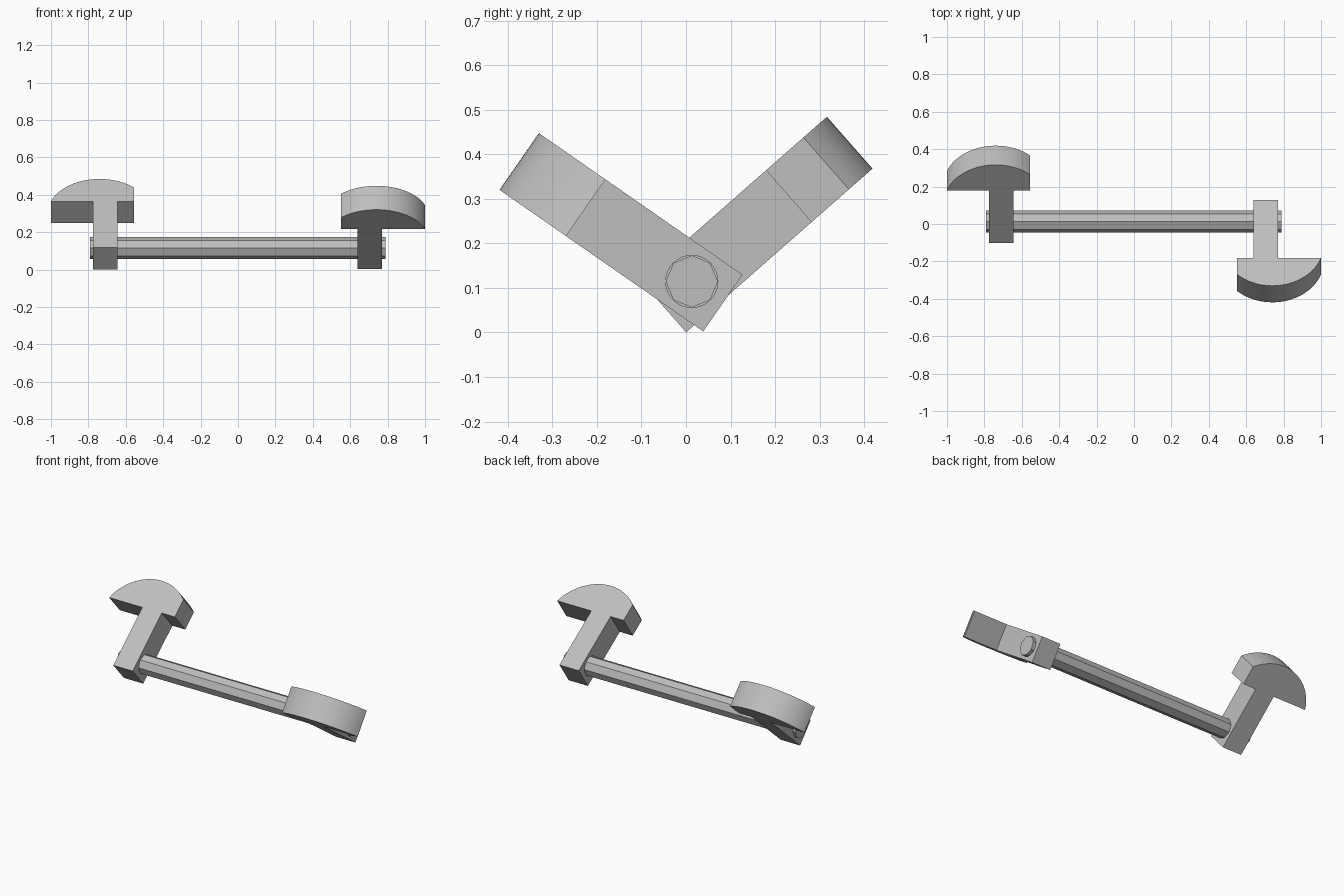
import bpy, bmesh, math
from mathutils import Matrix, Vector

cube = bpy.data.objects.get("Cube")
if cube:
    bpy.data.objects.remove(cube, do_unlink=True)

# Single grey material
grey = bpy.data.materials.new("plain grey")
grey.use_nodes = True
colour = (0.52, 0.52, 0.52, 1)
grey.diffuse_color = colour
grey.node_tree.nodes["Principled BSDF"].inputs["Base Color"].default_value = colour

AXIS = Vector((0, 0.013, 0.1145))   # rod centre
ROD_R = 0.0585
HALF_T = 0.0775                     # half thickness of arms and heads
BASE, SHOULDER, CROWN = -0.085, 0.29, 0.472   # heights along the arm from the rod


def make_object(name, bm):
    bmesh.ops.recalc_face_normals(bm, faces=bm.faces)
    mesh = bpy.data.meshes.new(name)
    bm.to_mesh(mesh)
    bm.free()
    mesh.materials.append(grey)
    obj = bpy.data.objects.new(name, mesh)
    bpy.context.collection.objects.link(obj)
    obj.location = AXIS
    return obj


def cylinder_x(name, sides, x0, x1):
    bm = bmesh.new()
    bmesh.ops.create_cone(bm, cap_ends=True, segments=sides, radius1=ROD_R,
                          radius2=ROD_R, depth=x1 - x0)
    bm.transform(Matrix.Translation(((x0 + x1) / 2, 0, 0))
                 @ Matrix.Rotation(math.pi / 2, 4, 'Y'))
    return make_object(name, bm)


def hammer_arm(name, side, tilt, inner, outer, head_inner):
    # Stem with a domed head: the dome is cut flat inside and comes to a point outside
    centre, radius = 0.74, 0.278
    mid = CROWN - radius
    start = math.acos((1.0 - centre) / radius)
    if mid + radius * math.sin(start) > SHOULDER + 0.05:
        start = math.asin((SHOULDER - mid) / radius)
    end = math.acos((head_inner - centre) / radius)
    steps = 24
    arc = [(centre + radius * math.cos(a), mid + radius * math.sin(a))
           for a in (start + (end - start) * i / steps for i in range(steps + 1))]
    arc[0] = (1.0, SHOULDER)
    outline = [(inner, BASE), (outer, BASE), (outer, SHOULDER)] + arc
    outline += [(head_inner, SHOULDER), (inner, SHOULDER)]

    bm = bmesh.new()
    face = bm.faces.new([bm.verts.new((side * x, -HALF_T, u)) for x, u in outline])
    ext = bmesh.ops.extrude_face_region(bm, geom=[face])
    moved = [g for g in ext["geom"] if isinstance(g, bmesh.types.BMVert)]
    bmesh.ops.translate(bm, verts=moved, vec=(0, 2 * HALF_T, 0))
    arm = make_object(name, bm)
    arm.rotation_euler.x = math.radians(tilt)

    # Round bore for the rod
    ends = sorted((side * (inner - 0.1), side * (outer + 0.1)))
    cutter = cylinder_x("bore_cutter", 32, *ends)
    cutter.hide_render = True
    bore = arm.modifiers.new("bore", 'BOOLEAN')
    bore.operation = 'DIFFERENCE'
    bore.solver = 'EXACT'
    bore.object = cutter
    bpy.ops.object.select_all(action='DESELECT')
    arm.select_set(True)
    bpy.context.view_layer.objects.active = arm
    bpy.ops.object.modifier_apply(modifier=bore.name)
    bpy.data.objects.remove(cutter, do_unlink=True)
    bpy.ops.object.shade_smooth_by_angle(angle=math.radians(30))
    return arm


# Eight-sided rod through both arms
cylinder_x("rod", 8, -0.792, 0.788)

# Left arm leans forward, right arm leans back
hammer_arm("left_hammer_arm", 1, 55.2, 0.638, 0.769, 0.55)
hammer_arm("right_hammer_arm", -1, -48.7, 0.643, 0.774, 0.555)
